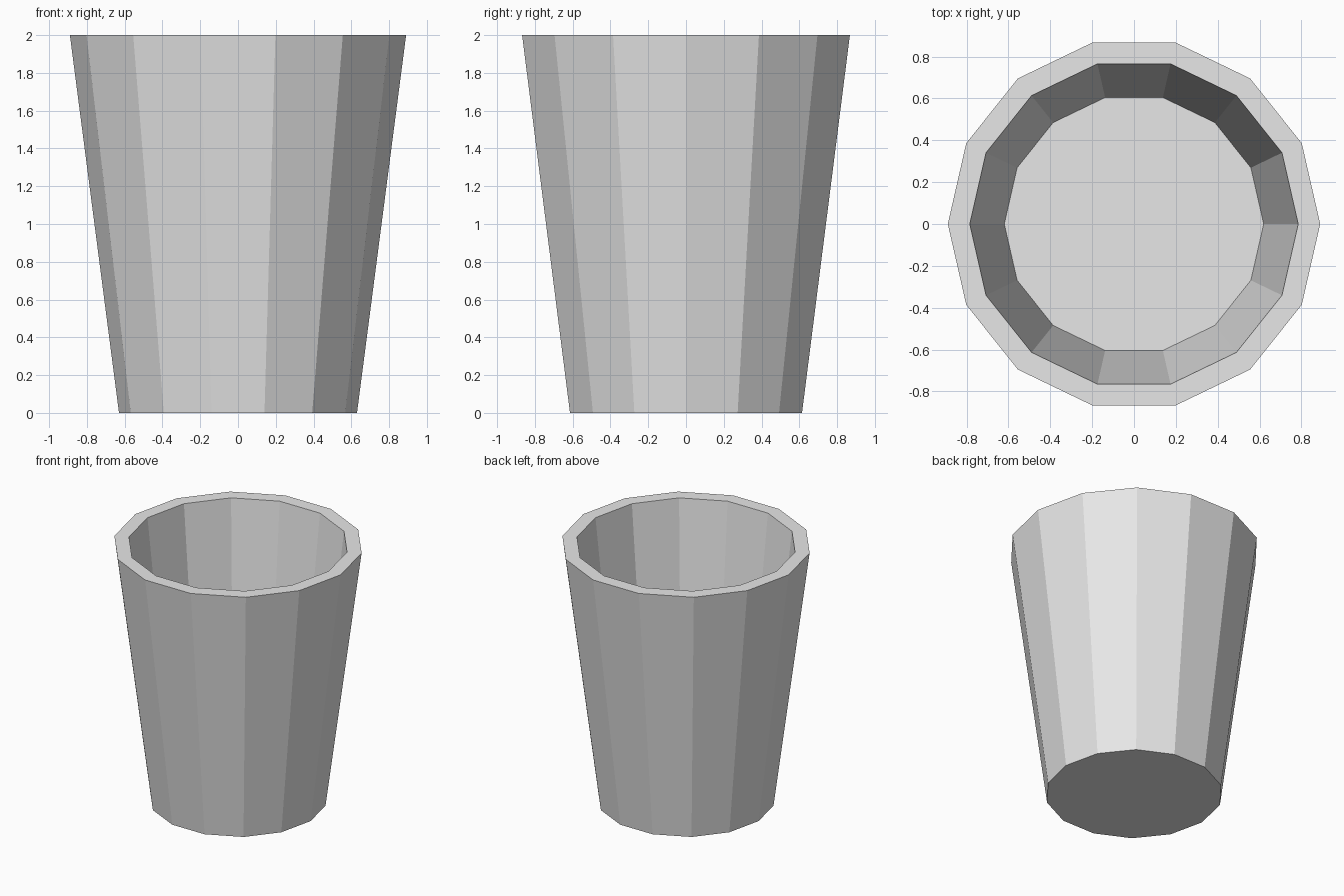
import bpy
import bmesh
from math import cos, sin, tau

cube = bpy.data.objects.get("Cube")
if cube:
    bpy.data.objects.remove(cube, do_unlink=True)

SIDES = 14

# Plain grey material
grey = bpy.data.materials.new("light_grey")
grey.use_nodes = True
colour = (0.8, 0.8, 0.8, 1.0)
grey.diffuse_color = colour
grey.node_tree.nodes["Principled BSDF"].inputs["Base Color"].default_value = colour

bm = bmesh.new()


def ring(radius, z):
    """One horizontal ring of vertices."""
    return [bm.verts.new((radius * cos(tau * i / SIDES),
                          radius * sin(tau * i / SIDES), z))
            for i in range(SIDES)]


# Profile: outer base, outer rim, inner rim, inner floor
rings = [ring(r, z) for r, z in ((0.63, 0), (0.89, 2), (0.785, 2), (0.62, 0.5))]

# Walls and rim
for a, b in zip(rings, rings[1:]):
    for i in range(SIDES):
        j = (i + 1) % SIDES
        bm.faces.new((a[i], a[j], b[j], b[i]))

# Underside and inner floor
bm.faces.new(rings[0][::-1])
bm.faces.new(rings[-1])
bmesh.ops.recalc_face_normals(bm, faces=bm.faces[:])

mesh = bpy.data.meshes.new("tapered_cup")
bm.to_mesh(mesh)
bm.free()
mesh.materials.append(grey)
bpy.context.collection.objects.link(bpy.data.objects.new("tapered_cup", mesh))
